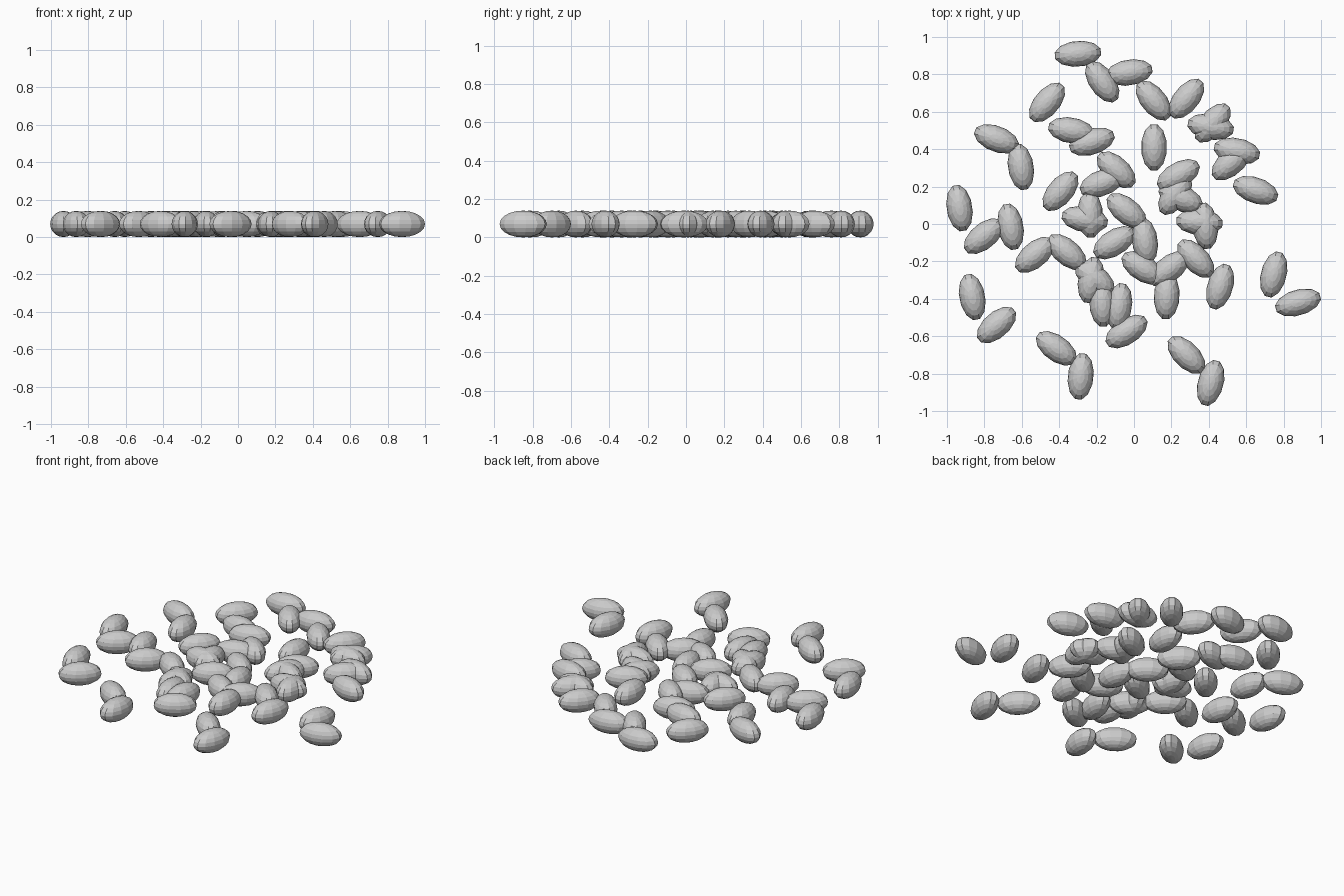
import bpy, bmesh
from math import radians, cos
from mathutils import Matrix

if "Cube" in bpy.data.objects:
    bpy.data.objects.remove(bpy.data.objects["Cube"])

HALF_LEN, HALF_WID, HALF_HGT = 0.123, 0.067, 0.07
SEGMENTS, RINGS = 12, 10

# shared faceted grain mesh: stretched sphere with blunt ends
def grain_mesh():
    bm = bmesh.new()
    bmesh.ops.create_uvsphere(bm, u_segments=SEGMENTS, v_segments=RINGS, radius=1.0)
    half_step = radians(180 / SEGMENTS)
    bmesh.ops.rotate(bm, verts=bm.verts, cent=(0, 0, 0),
                     matrix=Matrix.Rotation(half_step, 3, 'Z'))
    k = 1 / cos(half_step)
    bmesh.ops.scale(bm, verts=bm.verts, vec=(HALF_LEN * k, HALF_WID * k, HALF_HGT))
    mesh = bpy.data.meshes.new("grain")
    bm.to_mesh(mesh)
    bm.free()
    return mesh

MESH = grain_mesh()

def grain(name, x, y, angle):
    ob = bpy.data.objects.new(name, MESH)
    ob.location = (x, y, HALF_HGT)
    ob.rotation_euler = (0, 0, radians(angle))
    bpy.context.collection.objects.link(ob)

# first grain of every pair: x, y, heading in degrees
PAIRS = [
    (-0.30, 0.91, 5), (-0.025, 0.81, 9), (0.28, 0.67, 51), (-0.465, 0.65, 50),
    (-0.735, 0.455, -21), (0.42, 0.54, 49), (-0.225, 0.44, 18), (0.107, 0.41, 90),
    (-0.393, 0.175, 50), (-0.17, 0.22, 21), (-0.933, 0.085, -81), (-0.66, -0.015, -80),
    (-0.235, 0.05, -88), (0.22, 0.16, 56), (0.25, 0.14, -24), (-0.36, -0.15, -40),
    (-0.21, -0.29, -39), (-0.17, -0.425, -87), (0.058, -0.09, -82), (0.045, -0.235, -33),
    (0.33, -0.185, -47), (-0.865, -0.39, -79), (-0.415, -0.665, -36), (0.28, -0.70, -45),
    (0.747, -0.27, 76), (0.52, 0.33, 41),
]

# each partner lies a fixed step away, turned by 60 degrees
for i, (x, y, a) in enumerate(PAIRS, 1):
    grain(f"grain_{i}_a", x, y, a)
    grain(f"grain_{i}_b", x + 0.13, y - 0.15, a - 60)
